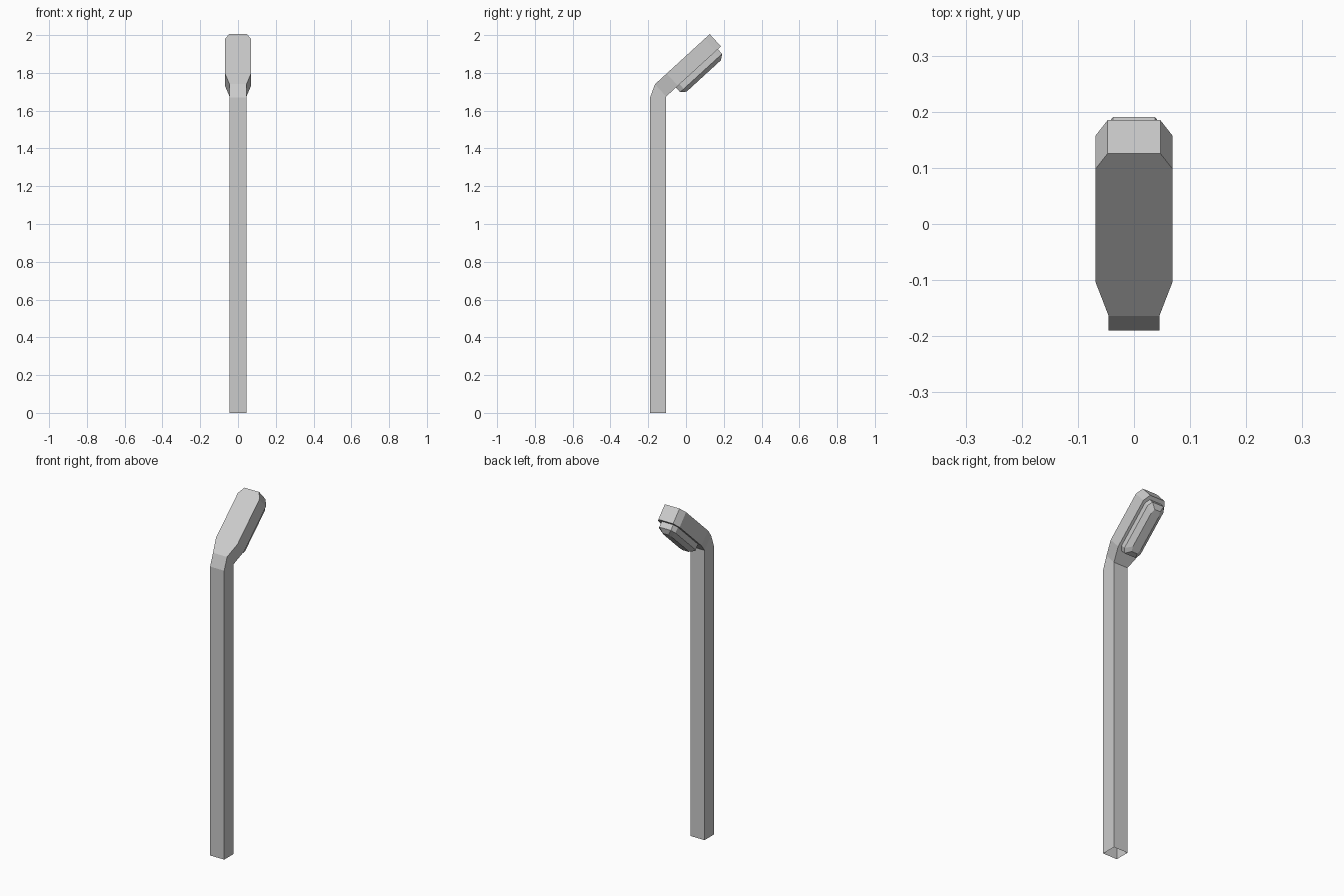
import bpy, bmesh
from mathutils import Vector

if "Cube" in bpy.data.objects:
    bpy.data.objects.remove(bpy.data.objects["Cube"])

# Tilted frame of the lamp head: origin under the neck, s along the head, t out of its underside
B = Vector((0, -0.105, 1.675))
D = Vector((0, 0.738, 0.675)).normalized()
N = Vector((0, D.z, -D.y))


def tilt(x, s, t):
    return Vector((x, 0, 0)) + B + D * s + N * t


def mirror(half):
    """Complete a right-hand outline with its mirrored left side."""
    return half + [(-x, s) for x, s in reversed(half)]


def loft(name, rings, closed=True, cap_start=False, cap_end=False):
    """Join matching rings of points with quads."""
    bm = bmesh.new()
    loops = [[bm.verts.new(p) for p in ring] for ring in rings]
    n = len(loops[0])
    for a, b in zip(loops, loops[1:]):
        for i in range(n if closed else n - 1):
            j = (i + 1) % n
            bm.faces.new((a[i], a[j], b[j], b[i]))
    if cap_start:
        bm.faces.new(loops[0][::-1])
    if cap_end:
        bm.faces.new(loops[-1])
    bmesh.ops.remove_doubles(bm, verts=bm.verts, dist=1e-5)
    bmesh.ops.recalc_face_normals(bm, faces=bm.faces)
    mesh = bpy.data.meshes.new(name)
    bm.to_mesh(mesh)
    bm.free()
    obj = bpy.data.objects.new(name, mesh)
    bpy.context.collection.objects.link(obj)
    return obj


# Square post, open at the foot, with a wedge-shaped bend at the top
W, THICK = 0.045, 0.088
neck = tilt(0, 0, -THICK)


def post_ring(front, back):
    return [(-W, *front), (W, *front), (W, *back), (-W, *back)]


loft("post", [post_ring((-0.19, 0), (-0.105, 0)),
              post_ring((-0.19, 1.67), (B.y, B.z)),
              post_ring((neck.y, neck.z), (B.y, B.z))])

# Head housing: widens from the neck, chamfered at the far end, open where it meets the post
outline = mirror([(W, 0), (0.069, 0.084), (0.069, 0.355), (0.047, 0.393)])
loft("head_housing", [[tilt(x, s, t) for x, s in outline] for t in (0, -THICK)],
     closed=False, cap_start=True, cap_end=True)


# Light panel under the head: straight rim, then a bevelled lens
def panel_ring(inset, t):
    w, e = 0.053 - inset, 0.037 - inset * 0.7
    s0, s1, c = 0.070 + inset, 0.371 - inset, 0.026
    return [tilt(x, s, t) for x, s in
            mirror([(e, s0), (w, s0 + c), (w, s1 - c), (e, s1)])]


loft("light_panel", [panel_ring(0, 0), panel_ring(0, 0.033), panel_ring(0.027, 0.054)],
     cap_end=True)
